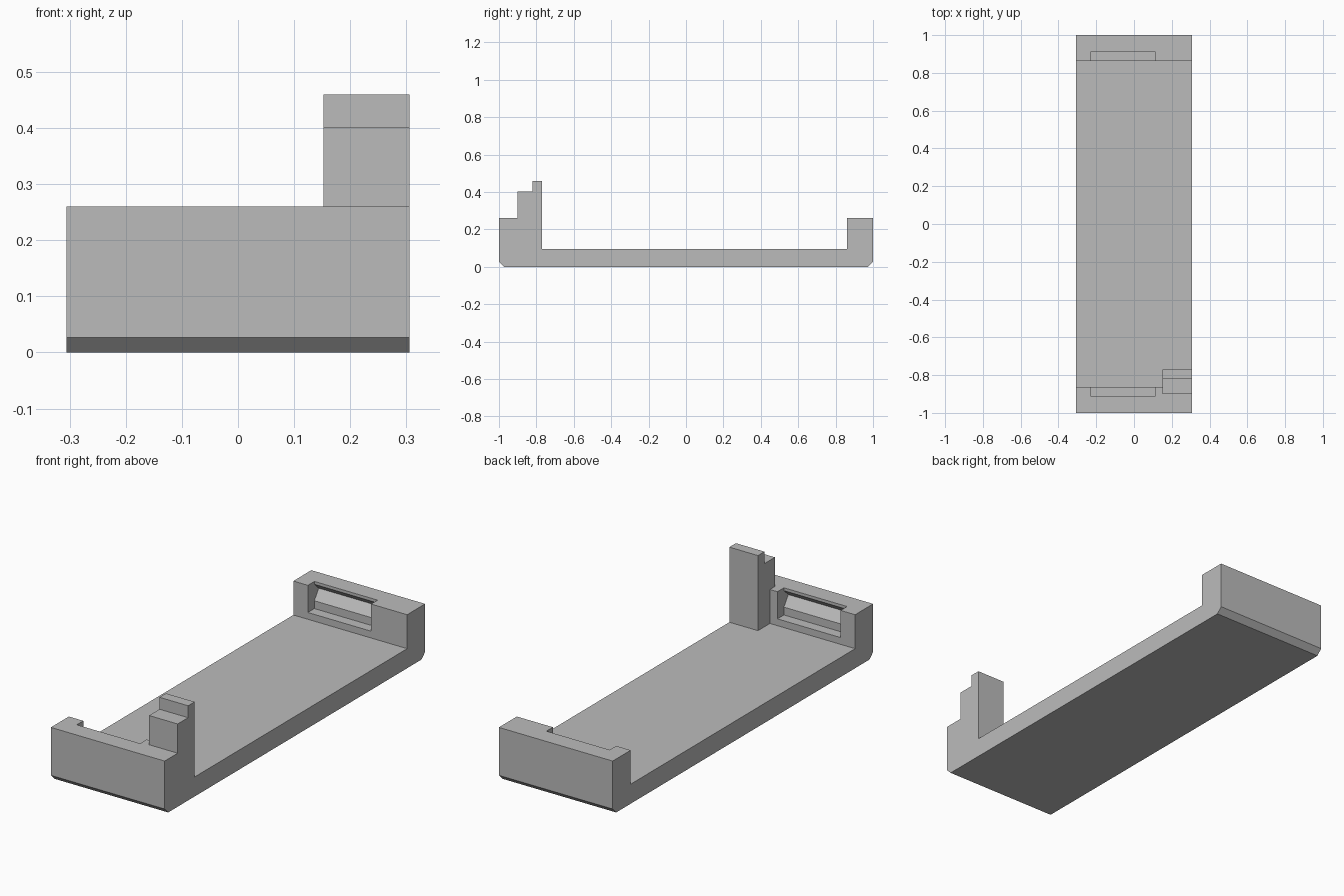
import bpy
import bmesh

default = bpy.data.objects.get("Cube")
if default:
    bpy.data.objects.remove(default, do_unlink=True)

HALF_W = 0.306      # half width of the tray
FLOOR = 0.095       # top of the floor
WALL = 0.26         # top of the end walls
INNER = 0.862       # inner face of the end walls
CHAMFER = 0.027

grey = bpy.data.materials.new("plain grey")
grey.use_nodes = True
grey.diffuse_color = (0.5, 0.5, 0.5, 1)
grey.node_tree.nodes["Principled BSDF"].inputs["Base Color"].default_value = (0.5, 0.5, 0.5, 1)


def prism(name, profile, x0, x1):
    """Extrude a closed (y, z) profile from x0 to x1."""
    bm = bmesh.new()
    face = bm.faces.new([bm.verts.new((x0, y, z)) for y, z in profile])
    ext = bmesh.ops.extrude_face_region(bm, geom=[face])
    moved = [v for v in ext["geom"] if isinstance(v, bmesh.types.BMVert)]
    bmesh.ops.translate(bm, verts=moved, vec=(x1 - x0, 0, 0))
    bmesh.ops.recalc_face_normals(bm, faces=bm.faces)
    mesh = bpy.data.meshes.new(name)
    bm.to_mesh(mesh)
    bm.free()
    mesh.materials.append(grey)
    obj = bpy.data.objects.new(name, mesh)
    bpy.context.collection.objects.link(obj)
    return obj


# Tray: floor and two end walls, symmetric front to back
half = [(1 - CHAMFER, 0), (1, CHAMFER), (1, WALL), (INNER, WALL), (INNER, FLOOR)]
tray = prism("tray", half + [(-y, z) for y, z in reversed(half)], -HALF_W, HALF_W)

# Pocket with a snap groove, cut into the inside of each end wall
back = INNER + 0.05
pocket = [(INNER - 0.03, 0.128), (back, 0.128), (back, 0.166), (back + 0.034, 0.214),
          (back, 0.246), (back, WALL + 0.03), (INNER - 0.03, WALL + 0.03)]
for side in (1, -1):
    cutter = prism("pocket_cutter", [(side * y, z) for y, z in pocket], -0.228, 0.112)
    cutter.hide_render = True
    cut = tray.modifiers.new("pocket", 'BOOLEAN')
    cut.operation = 'DIFFERENCE'
    cut.solver = 'EXACT'
    cut.object = cutter
    # Apply the cut and drop the cutter
    bpy.context.view_layer.update()
    graph = bpy.context.evaluated_depsgraph_get()
    result = bpy.data.meshes.new_from_object(tray.evaluated_get(graph))
    tray.modifiers.clear()
    tray.data = result
    bpy.data.objects.remove(cutter, do_unlink=True)

# Stepped post behind and on top of the front wall, on the left side
prism("stepped_post",
      [(-0.9, WALL), (-0.9, 0.402), (-0.82, 0.402), (-0.82, 0.46),
       (-0.77, 0.46), (-0.77, FLOOR), (-INNER, FLOOR), (-INNER, WALL)],
      0.152, HALF_W)
